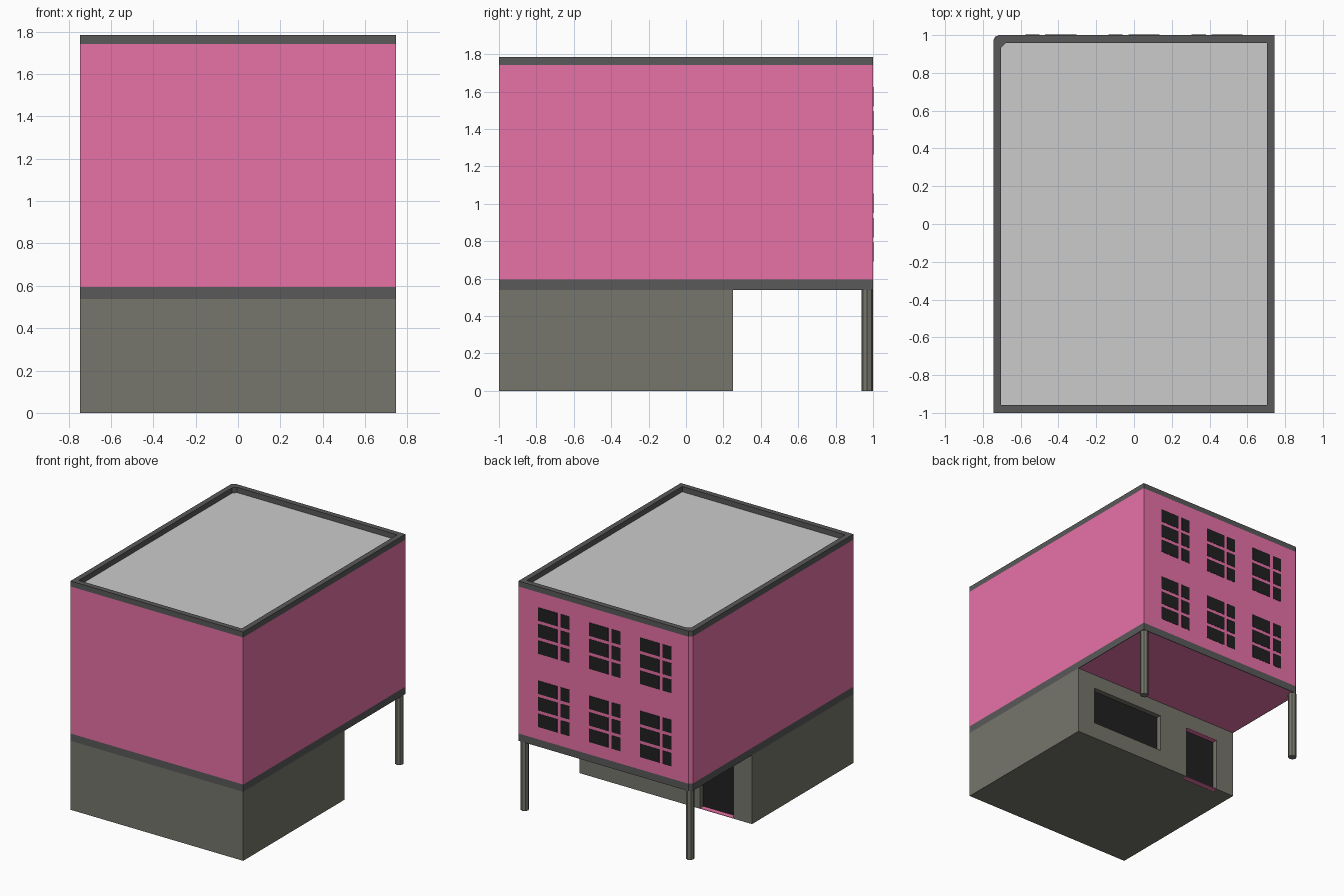
import bpy
import bmesh
from mathutils import Vector

cube = bpy.data.objects.get("Cube")
if cube:
    bpy.data.objects.remove(cube, do_unlink=True)

HALF_X, HALF_Y = 0.745, 1.0
FLOOR_Z, WALL_Z, ROOF_Z, TOP_Z = 0.538, 0.595, 1.742, 1.785
BACK_Y = 0.25          # rear wall of the ground floor
REVEAL = 0.042         # depth of the ground floor openings


def material(name, color):
    mat = bpy.data.materials.new(name)
    mat.use_nodes = True
    rgba = (*color, 1)
    mat.diffuse_color = rgba
    mat.node_tree.nodes["Principled BSDF"].inputs["Base Color"].default_value = rgba
    return mat


PINK = material("pink_render", (0.8, 0.168, 0.39))
STONE = material("grey_stone", (0.18, 0.18, 0.15))
TRIM = material("dark_trim", (0.1, 0.1, 0.1))
GLASS = material("black_glass", (0.015, 0.015, 0.015))


def finish(name, bm, mat):
    bmesh.ops.recalc_face_normals(bm, faces=bm.faces)
    mesh = bpy.data.meshes.new(name)
    bm.to_mesh(mesh)
    bm.free()
    obj = bpy.data.objects.new(name, mesh)
    bpy.context.collection.objects.link(obj)
    if mat:
        mesh.materials.append(mat)
    return obj


def box(name, low, high, mat):
    low, high = Vector(low), Vector(high)
    bm = bmesh.new()
    bmesh.ops.create_cube(bm, size=1)
    for v in bm.verts:
        v.co = (low + high) / 2 + v.co * (high - low)
    return finish(name, bm, mat)


def outline(inset=0, cut=0.025):
    """Building footprint with one chamfered rear corner."""
    x, y = HALF_X - inset, HALF_Y - inset
    return [(-x, -y), (x, -y), (x, y), (-x + cut, y), (-x, y - cut)]


def prism(name, points, z0, z1, mat):
    bm = bmesh.new()
    base = bm.faces.new([bm.verts.new((x, y, z0)) for x, y in points])
    top = bmesh.ops.extrude_face_region(bm, geom=[base], use_keep_orig=True)
    for v in top["geom"]:
        if isinstance(v, bmesh.types.BMVert):
            v.co.z = z1
    return finish(name, bm, mat)


def ring(name, thickness, z0, z1, mat):
    bm = bmesh.new()
    loops = [[bm.verts.new((x, y, z)) for x, y in outline(inset)]
             for inset, z in ((0, z0), (0, z1), (thickness, z1), (thickness, z0))]
    for a, b in zip(loops, loops[1:] + loops[:1]):
        for i in range(len(a)):
            j = (i + 1) % len(a)
            bm.faces.new((a[i], a[j], b[j], b[i]))
    return finish(name, bm, mat)


# Ground floor block with recessed openings
ground = box("ground_floor", (-HALF_X, -HALF_Y, 0), (HALF_X, BACK_Y, FLOOR_Z), STONE)
openings = {"shop_window": (-0.045, 0.59, 0.13, 0.425),
            "entrance_door": (-0.585, -0.295, 0, 0.42)}
for name, (x0, x1, z0, z1) in openings.items():
    cut_z = z0 if z0 > 0 else -0.05
    cutter = box(name + "_cutter", (x0, BACK_Y - REVEAL, cut_z), (x1, BACK_Y + 0.1, z1), STONE)
    cutter.hide_render = True
    mod = ground.modifiers.new(name, "BOOLEAN")
    mod.operation = "DIFFERENCE"
    mod.solver = "EXACT"
    mod.object = cutter
    bpy.context.view_layer.objects.active = ground
    bpy.ops.object.modifier_apply(modifier=mod.name)
    bpy.data.objects.remove(cutter, do_unlink=True)
    box(name + "_pane", (x0, BACK_Y - REVEAL - 0.002, z0), (x1, BACK_Y - REVEAL + 0.002, z1), GLASS)

# Pink threshold and lintel of the entrance
x0, x1, z0, z1 = openings["entrance_door"]
for name, z in (("door_threshold", z0), ("door_lintel", z1 - 0.004)):
    box(name, (x0, BACK_Y - REVEAL, z), (x1, BACK_Y, z + 0.004), PINK)

# Upper storeys, trim bands and roof
prism("overhang_soffit", outline(0.006), FLOOR_Z, WALL_Z, PINK)
ring("floor_band", 0.006, FLOOR_Z, WALL_Z, TRIM)
prism("upper_walls", outline(), WALL_Z, ROOF_Z, PINK)
ring("roof_parapet", 0.042, ROOF_Z, TOP_Z, TRIM)
prism("roof_deck", outline(0.042), ROOF_Z - 0.002, ROOF_Z + 0.002, None)

# Rear windows: two rows of three, each with a wide and a narrow column of panes
PANE_H, PANE_STEP = 0.104, 0.129
for row, top in (("upper", 1.625), ("lower", 1.054)):
    for col, centre in (("left", 0.44), ("middle", 0), ("right", -0.44)):
        for part, a, b in (("wide", -0.03, 0.135), ("narrow", -0.135, -0.06)):
            for i in range(3):
                z = top - i * PANE_STEP
                box(f"{row}_{col}_{part}_pane_{i + 1}",
                    (centre + a, HALF_Y - 0.01, z - PANE_H),
                    (centre + b, HALF_Y + 0.002, z), GLASS)

# Octagonal columns under the overhang
for side, sign in (("left", 1), ("right", -1)):
    bm = bmesh.new()
    bmesh.ops.create_cone(bm, cap_ends=True, segments=8, radius1=0.031, radius2=0.031, depth=FLOOR_Z)
    bmesh.ops.translate(bm, verts=bm.verts, vec=(sign * (HALF_X - 0.031), HALF_Y - 0.031, FLOOR_Z / 2))
    finish(side + "_column", bm, STONE)
